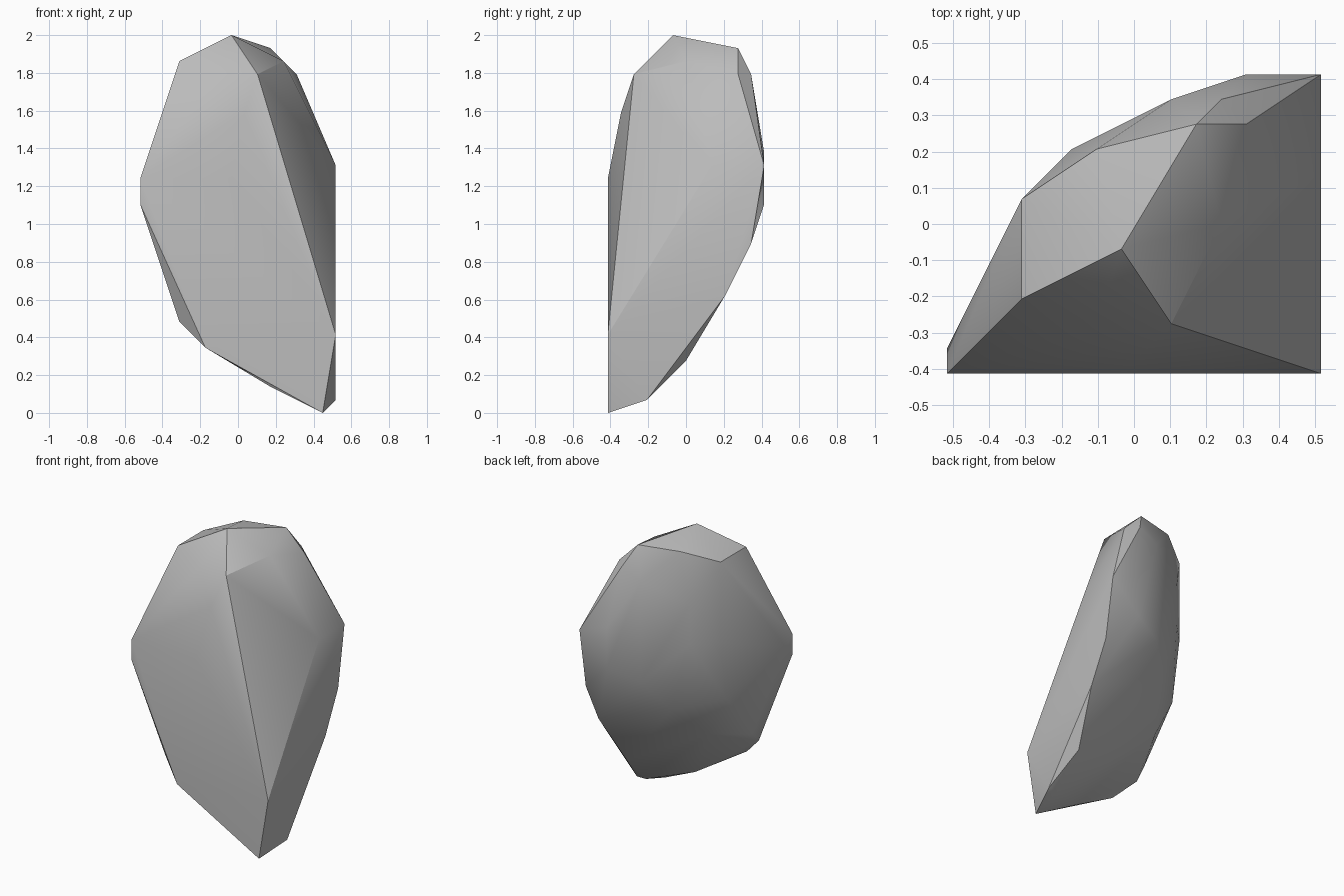
import bpy
import bmesh
import math
from mathutils import Vector

STEP = 2 / 29  # carving grid unit
CENTRE = Vector((7.5, 6, 0))


def remove_default_cube():
    cube = bpy.data.objects.get("Cube")
    if cube:
        bpy.data.objects.remove(cube, do_unlink=True)


def make_material(name, grey):
    colour = (grey, grey, grey, 1)
    material = bpy.data.materials.new(name)
    material.use_nodes = True
    material.diffuse_color = colour
    shader = next(n for n in material.node_tree.nodes if n.type == 'BSDF_PRINCIPLED')
    shader.inputs["Base Color"].default_value = colour
    shader.inputs["Roughness"].default_value = 0.9
    return material


def front_plane(profile):
    """Corners on the flat front, given across and up."""
    return [(across, 0, up) for across, up in profile]


def left_plane(profile):
    """Corners on the flat left side, given along depth and up."""
    return [(15, depth, up) for depth, up in profile]


def build_boulder(name, corners, material):
    """Wrap the carved corners in one convex stone skin."""
    mesh = bpy.data.meshes.new(name)
    bm = bmesh.new()
    for corner in corners:
        bm.verts.new((Vector(corner) - CENTRE) * STEP)
    hull = bmesh.ops.convex_hull(bm, input=bm.verts)
    buried = set(hull["geom_interior"]) | set(hull["geom_unused"])
    buried = [v for v in buried if isinstance(v, bmesh.types.BMVert)]
    bmesh.ops.delete(bm, geom=buried, context='VERTS')
    # Merge triangles that share a flat facet
    bmesh.ops.dissolve_limit(bm, angle_limit=math.radians(1),
                             verts=bm.verts, edges=bm.edges)
    bmesh.ops.recalc_face_normals(bm, faces=bm.faces)
    bm.to_mesh(mesh)
    bm.free()
    mesh.materials.append(material)
    boulder = bpy.data.objects.new(name, mesh)
    bpy.context.collection.objects.link(boulder)
    return boulder


remove_default_cube()

# Peak and the broken facets around it
crown = [(7, 5, 29), (10, 10, 28), (6, 9, 28), (3, 7, 27), (3, 3, 27),
         (8, 3, 27), (11, 6, 27), (12, 10, 26), (11, 11, 26)]

# Broad flat front and the rounded shoulder above it
front = front_plane([(0, 18), (0, 16), (5, 5), (14, 0), (15, 6), (7, 18)])
shoulder = [(8, 1, 23), (9, 2, 26), (6, 2, 26)]

# Flat left side
left_side = left_plane([(0, 6), (3, 1), (9, 9), (11, 13), (12, 19), (8, 19)])

# Curved back
back = [(12, 12, 20), (12, 12, 16), (9, 11, 25), (9, 11, 15), (5, 9, 23),
        (5, 9, 19), (3, 7, 19), (7, 9, 12), (0, 1, 17)]

# Undercut base
underside = [(14, 6, 4), (14, 3, 1), (10, 1, 2), (3, 1, 7), (3, 2, 8),
             (4, 2, 7), (5, 6, 9), (3, 6, 13)]

stone = make_material("grey_stone", 0.5)
boulder = build_boulder("boulder",
                        crown + front + shoulder + left_side + back + underside,
                        stone)

# Soft shading that keeps the hard breaks crisp
bpy.ops.object.select_all(action='DESELECT')
boulder.select_set(True)
bpy.context.view_layer.objects.active = boulder
bpy.ops.object.shade_smooth_by_angle(angle=math.radians(30))
